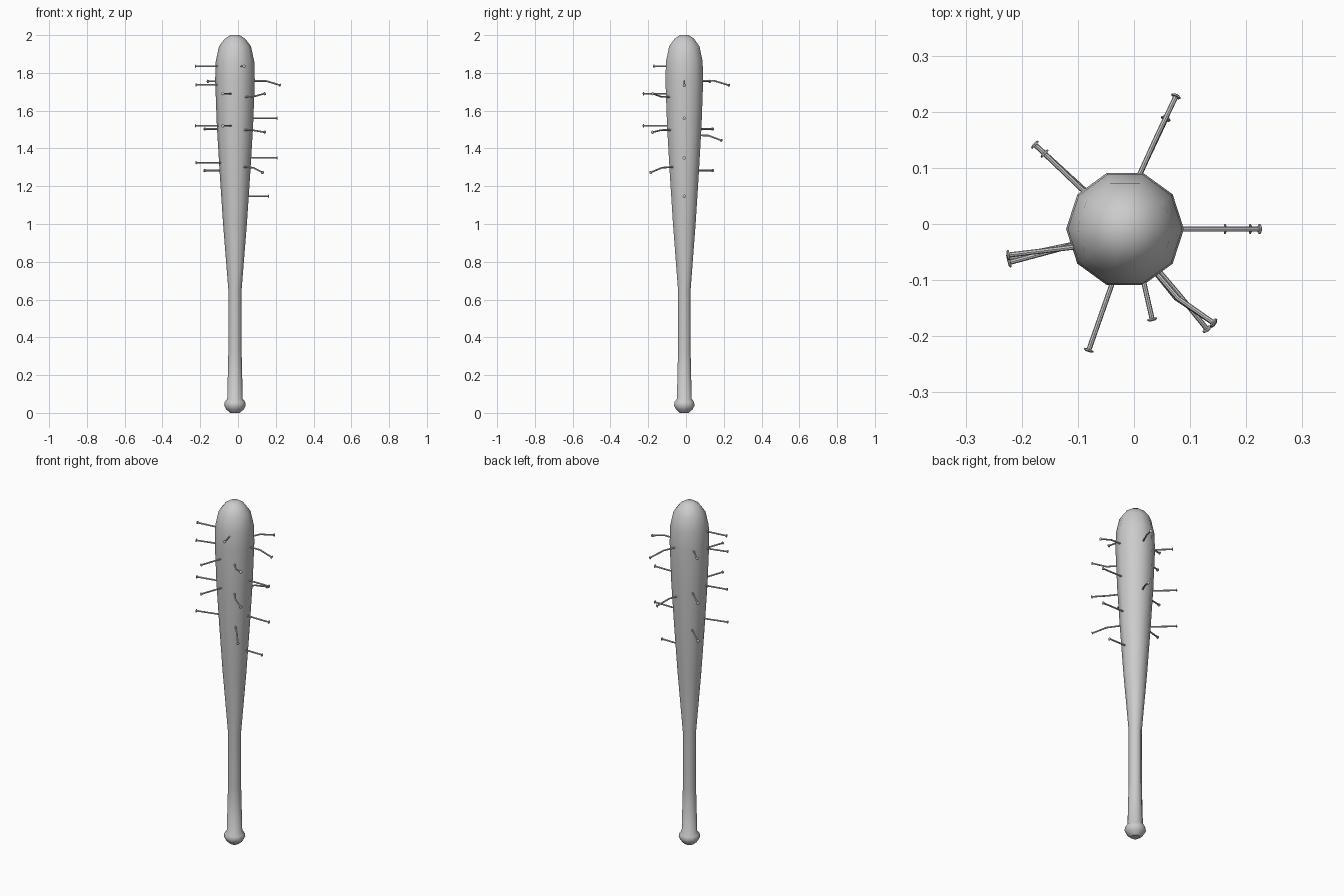
import bpy, bmesh, math
from mathutils import Vector

AX, AY = -0.016, -0.009  # bat axis


def finish(bm, name, angle):
    bmesh.ops.recalc_face_normals(bm, faces=bm.faces)
    me = bpy.data.meshes.new(name)
    bm.to_mesh(me)
    bm.free()
    ob = bpy.data.objects.new(name, me)
    bpy.context.collection.objects.link(ob)
    bpy.ops.object.select_all(action='DESELECT')
    ob.select_set(True)
    bpy.context.view_layer.objects.active = ob
    bpy.ops.object.shade_smooth_by_angle(angle=math.radians(angle))
    return ob


def skin(bm, rings):
    # joins successive rings and caps both ends
    vs = [[bm.verts.new(p) for p in r] for r in rings]
    n = len(vs[0])
    for a, b in zip(vs, vs[1:]):
        for i in range(n):
            j = (i + 1) % n
            bm.faces.new((a[i], a[j], b[j], b[i]))
    bm.faces.new(vs[0][::-1])
    bm.faces.new(vs[-1])


def ring(c, u, v, r, n):
    return [c + r * (math.cos(2 * math.pi * i / n) * u + math.sin(2 * math.pi * i / n) * v)
            for i in range(n)]


# bat: ten-sided turned profile (radius, height)
profile = [(0.025, 0.0), (0.046, 0.018), (0.057, 0.038), (0.054, 0.058), (0.041, 0.075),
           (0.035, 0.33), (0.035, 0.65), (0.063, 1.0), (0.081, 1.27), (0.096, 1.52),
           (0.105, 1.76), (0.102, 1.86), (0.085, 1.94), (0.055, 1.98), (0.025, 2.0)]
bm = bmesh.new()
X, Y, Z = Vector((1, 0, 0)), Vector((0, 1, 0)), Vector((0, 0, 1))
skin(bm, [ring(Vector((AX, AY, z)), X, Y, r, 10) for r, z in profile])
finish(bm, "bat", 40)

# nails: paths from the wood out to the head, some bent
nails = [
    [(0.05, -0.009, 1.56), (0.205, -0.009, 1.56)],
    [(0.04, -0.009, 1.35), (0.205, -0.009, 1.35)],
    [(0.03, -0.009, 1.147), (0.16, -0.009, 1.147)],
    [(0.06, -0.009, 1.757), (0.15, -0.009, 1.757), (0.222, -0.009, 1.735)],
    [(0.0, 0.066, 1.758), (0.038, 0.15, 1.758), (0.074, 0.226, 1.735)],
    [(-0.005, 0.055, 1.47), (0.025, 0.12, 1.468), (0.056, 0.186, 1.443)],
    [(-0.07, 0.04, 1.755), (-0.158, 0.124, 1.755)],
    [(-0.06, 0.035, 1.503), (-0.175, 0.14, 1.503)],
    [(-0.06, 0.035, 1.283), (-0.175, 0.14, 1.283)],
    [(-0.08, -0.038, 1.835), (-0.222, -0.055, 1.835)],
    [(-0.08, -0.03, 1.737), (-0.22, -0.068, 1.737)],
    [(-0.07, -0.028, 1.52), (-0.222, -0.06, 1.52)],
    [(-0.06, -0.025, 1.325), (-0.22, -0.068, 1.325)],
    [(-0.028, -0.075, 1.69), (-0.08, -0.223, 1.69)],
    [(-0.028, -0.075, 1.52), (-0.08, -0.223, 1.52)],
    [(0.012, -0.08, 1.835), (0.032, -0.168, 1.835)],
    [(0.025, -0.07, 1.672), (0.078, -0.132, 1.674), (0.14, -0.175, 1.69)],
    [(0.025, -0.07, 1.498), (0.075, -0.132, 1.497), (0.141, -0.176, 1.486)],
    [(0.02, -0.055, 1.303), (0.082, -0.128, 1.298), (0.129, -0.186, 1.273)],
]
for k, path in enumerate(nails):
    pts = [Vector(p) for p in path]
    d = (pts[-1] - pts[-2]).normalized()
    bm = bmesh.new()
    shaft = []
    for i, p in enumerate(pts):
        t = (pts[min(i + 1, len(pts) - 1)] - pts[max(i - 1, 0)]).normalized()
        u = t.cross(Z).normalized()
        shaft.append(ring(p, u, u.cross(t), 0.0045, 8))
    # flared head on the outer end
    u = d.cross(Z).normalized()
    v = u.cross(d)
    shaft += [ring(pts[-1] + d * o, u, v, r, 8)
              for o, r in ((0.0005, 0.009), (0.003, 0.009), (0.005, 0.005))]
    skin(bm, shaft)
    finish(bm, f"nail_{k + 1}", 40)
